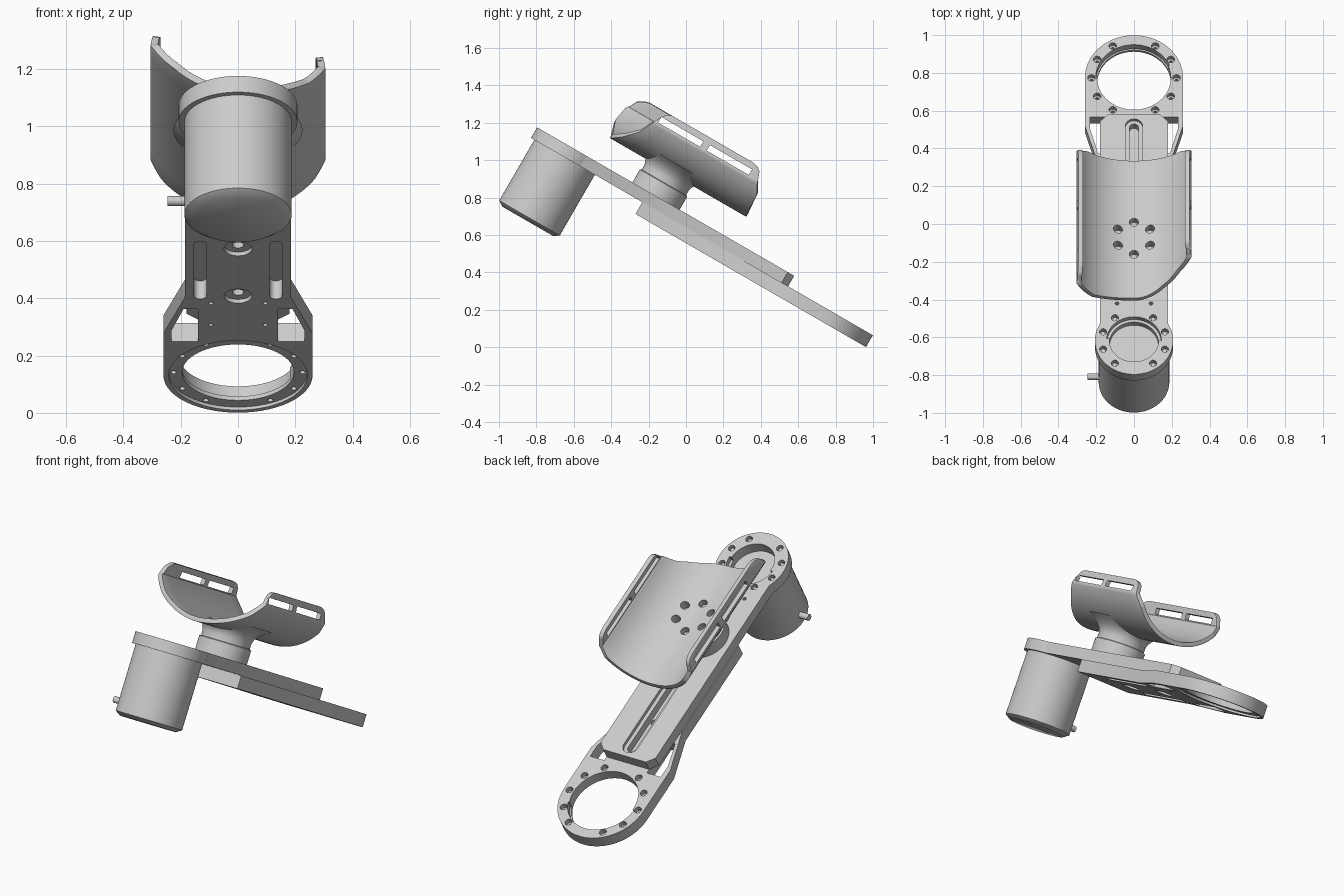
import bpy, bmesh, math
from mathutils import Matrix

if "Cube" in bpy.data.objects:
    bpy.data.objects.remove(bpy.data.objects["Cube"])

grey = bpy.data.materials.new("machined grey")
grey.use_nodes = True
COLOUR = (0.6, 0.6, 0.6, 1)
grey.diffuse_color = COLOUR
grey.node_tree.nodes["Principled BSDF"].inputs["Base Color"].default_value = COLOUR
parts = []

# Everything is built flat as (x, along the arm, height), then tilted at the end.
TILT = Matrix.Rotation(math.radians(-30), 4, 'X')
LOW, MID, TOP = 0.482, 0.555, 0.62       # plate levels
MOTOR, RING, PED = -1.07, 0.573, -0.543  # centres along the arm


def finish(name, bm):
    bmesh.ops.recalc_face_normals(bm, faces=bm.faces)
    mesh = bpy.data.meshes.new(name)
    bm.to_mesh(mesh)
    bm.free()
    mesh.materials.append(grey)
    obj = bpy.data.objects.new(name, mesh)
    bpy.context.collection.objects.link(obj)
    parts.append(obj)
    return obj


def apply_mods(obj):
    dg = bpy.context.evaluated_depsgraph_get()
    mesh = bpy.data.meshes.new_from_object(obj.evaluated_get(dg))
    obj.modifiers.clear()
    obj.data = mesh


def prisms(name, shapes):
    """Upright prisms, each an outline with a bottom and a top level."""
    bm = bmesh.new()
    for pts, w0, w1 in shapes:
        low = [bm.verts.new((x, u, w0)) for x, u in pts]
        high = [bm.verts.new((x, u, w1)) for x, u in pts]
        bm.faces.new(low)
        bm.faces.new(high)
        for i in range(len(pts)):
            j = (i + 1) % len(pts)
            bm.faces.new((low[i], low[j], high[j], high[i]))
    return finish(name, bm)


def cut(obj, shapes):
    tool = prisms("cutter", shapes)
    parts.remove(tool)
    mod = obj.modifiers.new("cut", 'BOOLEAN')
    mod.operation, mod.solver, mod.object = 'DIFFERENCE', 'EXACT', tool
    apply_mods(obj)
    bpy.data.objects.remove(tool)


def arc(x, u, r, a0, a1, n):
    angles = [math.radians(a0 + (a1 - a0) * i / n) for i in range(n + 1)]
    return [(x + r * math.cos(a), u + r * math.sin(a)) for a in angles]


def circle(x, u, r, n=24):
    return arc(x, u, r, 0, 360, n)[:-1]


def box(x0, x1, u0, u1):
    return [(x0, u0), (x1, u0), (x1, u1), (x0, u1)]


def slot(x, u0, u1, r):
    return arc(x, u1 - r, r, 0, 180, 12) + arc(x, u0 + r, r, 180, 360, 12)


def mirrored(pts):
    return [(-x, u) for x, u in reversed(pts)]


def bolt_circle(u, r, angles):
    return [(r * math.cos(math.radians(a)), u + r * math.sin(math.radians(a))) for a in angles]


def lathe(name, u, rings, limit=None):
    bm = bmesh.new()
    n, loops = 64, []
    for r, w in rings:
        loops.append([bm.verts.new((x, y, min(w, limit(x)) if limit else w))
                      for x, y in circle(0, u, r, n)])
    for a, b in zip(loops, loops[1:]):
        for i in range(n):
            j = (i + 1) % n
            bm.faces.new((a[i], a[j], b[j], b[i]))
    bm.faces.new(loops[0])
    cap = bm.faces.new(loops[-1])
    if limit:
        centre = bmesh.ops.poke(bm, faces=[cap])["verts"][0]
        centre.co.z = limit(0)
    return finish(name, bm)


# Lower plate with the large open ring
outline = arc(0, RING, 0.26, 0, 180, 48) + [
    (-0.26, 0.28), (-0.185, 0.03), (-0.185, -0.59),
    (0.185, -0.59), (0.185, 0.03), (0.26, 0.28)]
lower = prisms("lower_plate", [(outline, LOW, MID)])
ring_bolts = bolt_circle(RING, 0.225, [a for a in range(0, 360, 30) if a % 180 != 90])
window = [(0.14, 0.11), (0.19, 0.11), (0.232, 0.26), (0.232, 0.335), (0.14, 0.335)]
rail = slot(0.132, -0.36, 0.04, 0.022)
cut(lower, [(p, 0.4, 0.6) for p in (window, mirrored(window), rail, mirrored(rail))]
    + [(circle(0, RING, 0.195, 64), 0.4, 0.6)]
    + [(circle(0, u, 0.02), 0.4, 0.6) for u in (0.02, -0.31)]
    + [(circle(x, u, 0.01, 12), 0.4, 0.6) for x, u in ring_bolts]
    + [(circle(s * 0.095, u, 0.008, 12), 0.4, 0.52) for s in (-1, 1) for u in (0.07, 0.22)])
cut(lower, [(circle(0, RING, 0.242, 64), 0.4, LOW + 0.012)]
    + [(circle(0, u, 0.049), 0.4, LOW + 0.015) for u in (0.02, -0.31)]
    + [(circle(x, u, 0.02), MID - 0.03, 0.6) for x, u in ring_bolts]
    + [([(0, RING)] + arc(0, RING, 0.203, 22, 178, 30), MID - 0.045, 0.6)])

# Upper plate with the motor mount and the stepped slot
outline = arc(0, MOTOR, 0.207, 150, 390, 56) + [
    (0.18, 0.27), (0.14, 0.31), (-0.14, 0.31), (-0.18, 0.27)]
upper = prisms("upper_plate", [(outline, MID, TOP)])
mount_bolts = bolt_circle(MOTOR, 0.172, [a for a in range(18, 360, 36) if a % 180 != 90])
cut(upper, [(circle(0, MOTOR, 0.13, 64), 0.5, 0.7), (slot(0, -0.35, 0.265, 0.024), 0.5, 0.7)]
    + [(circle(x, u, 0.019), TOP - 0.03, 0.7) for x, u in mount_bolts]
    + [(circle(s * 0.09, -0.843, 0.01, 12), TOP - 0.03, 0.7) for s in (-1, 1)])
cut(upper, [(slot(0, -0.37, 0.285, 0.046), TOP - 0.02, 0.7),
            ([(0, MOTOR)] + arc(0, MOTOR, 0.145, 0, 175, 30), TOP - 0.03, 0.7)])

# Motor housing and its side connector
lathe("motor_housing", MOTOR, [(0.157, 0.16), (0.187, 0.18), (0.187, MID + 0.001)])
bm = bmesh.new()
bmesh.ops.create_cone(bm, cap_ends=True, segments=24, radius1=0.018, radius2=0.018, depth=0.075,
                      matrix=Matrix.Translation((-0.208, MOTOR, 0.236))
                      @ Matrix.Rotation(math.pi / 2, 4, 'Y'))
finish("motor_connector", bm)

# Forearm cuff: a trough whose ends follow edge curves
CUFF_R, CUFF_W = 0.34, 1.105
SPAN = math.asin(0.305 / CUFF_R)


def cuff_bottom(x):
    return CUFF_W - math.sqrt(CUFF_R ** 2 - x * x)


def section(t):
    side, a = math.copysign(1, t), abs(t)
    if a <= 0.75:
        ang = SPAN * a / 0.75
        return side * CUFF_R * math.sin(ang), CUFF_W - CUFF_R * math.cos(ang)
    k = (a - 0.75) / 0.25
    return side * (0.305 - 0.01 * k), 0.955 + 0.08 * k


def interp(table, w):
    for (w0, u0), (w1, u1) in zip(table, table[1:]):
        if w <= w1:
            return u0 + (u1 - u0) * (w - w0) / (w1 - w0)
    return table[-1][1]


front_right = [(0.765, -0.91), (0.85, -0.935), (0.935, -0.92), (1.005, -0.885),
               (1.03, -0.845), (1.035, -0.82)]
front_left = [(0.765, -0.91), (0.805, -0.855), (0.873, -0.79), (0.99, -0.736),
              (1.025, -0.71), (1.035, -0.685)]
back = [(0.765, -0.07), (0.895, -0.08), (0.942, -0.105), (1.01, -0.129),
        (1.03, -0.155), (1.035, -0.18)]
bm = bmesh.new()
COLS, ROWS = 88, 10
grid = []
for i in range(COLS + 1):
    x, w = section(2 * i / COLS - 1)
    u0, u1 = interp(front_left if x > 0 else front_right, w), interp(back, w)
    grid.append([bm.verts.new((x, u0 + (u1 - u0) * j / ROWS, w)) for j in range(ROWS + 1)])
for a, b in zip(grid, grid[1:]):
    for j in range(ROWS):
        bm.faces.new((a[j], b[j], b[j + 1], a[j + 1]))
cuff = finish("forearm_cuff", bm)
middle = cuff.data.polygons[len(cuff.data.polygons) // 2]
solid = cuff.modifiers.new("wall", 'SOLIDIFY')
solid.thickness = 0.025
solid.offset = 1 if middle.normal.z > 0 else -1
soft = cuff.modifiers.new("rim", 'BEVEL')
soft.width, soft.segments = 0.008, 3
soft.limit_method, soft.angle_limit = 'ANGLE', math.radians(50)
apply_mods(cuff)

# Flared pedestal under the cuff
pedestal = lathe("pedestal", PED, [
    (0.146, 0.615), (0.146, 0.7), (0.137, 0.704), (0.137, 0.735), (0.145, 0.76),
    (0.165, 0.785), (0.195, 0.808), (0.225, 0.825)], lambda x: cuff_bottom(x) + 0.012)

# Strap openings and bolt pockets
cuff_bolts = bolt_circle(PED, 0.098, range(30, 390, 60))
pockets = [(circle(x, u, 0.024), 0.75, 0.9) for x, u in cuff_bolts]
cut(cuff, [(box(-0.4, 0.4, u, u + 0.26), 0.966, 1.0) for u in (-0.73, -0.43)] + pockets)
cut(pedestal, pockets)

# Bolt heads
prisms("cuff_bolts", [(circle(x, u, 0.014, 12), 0.745, 0.765) for x, u in cuff_bolts])
prisms("mount_bolts", [(circle(x, u, 0.012, 12), TOP - 0.035, TOP - 0.015) for x, u in mount_bolts])

# Tilt the whole arm and smooth the round parts
bpy.ops.object.select_all(action='DESELECT')
for obj in parts:
    obj.data.transform(TILT)
    obj.select_set(True)
bpy.context.view_layer.objects.active = parts[0]
bpy.ops.object.shade_smooth_by_angle(angle=math.radians(35))
